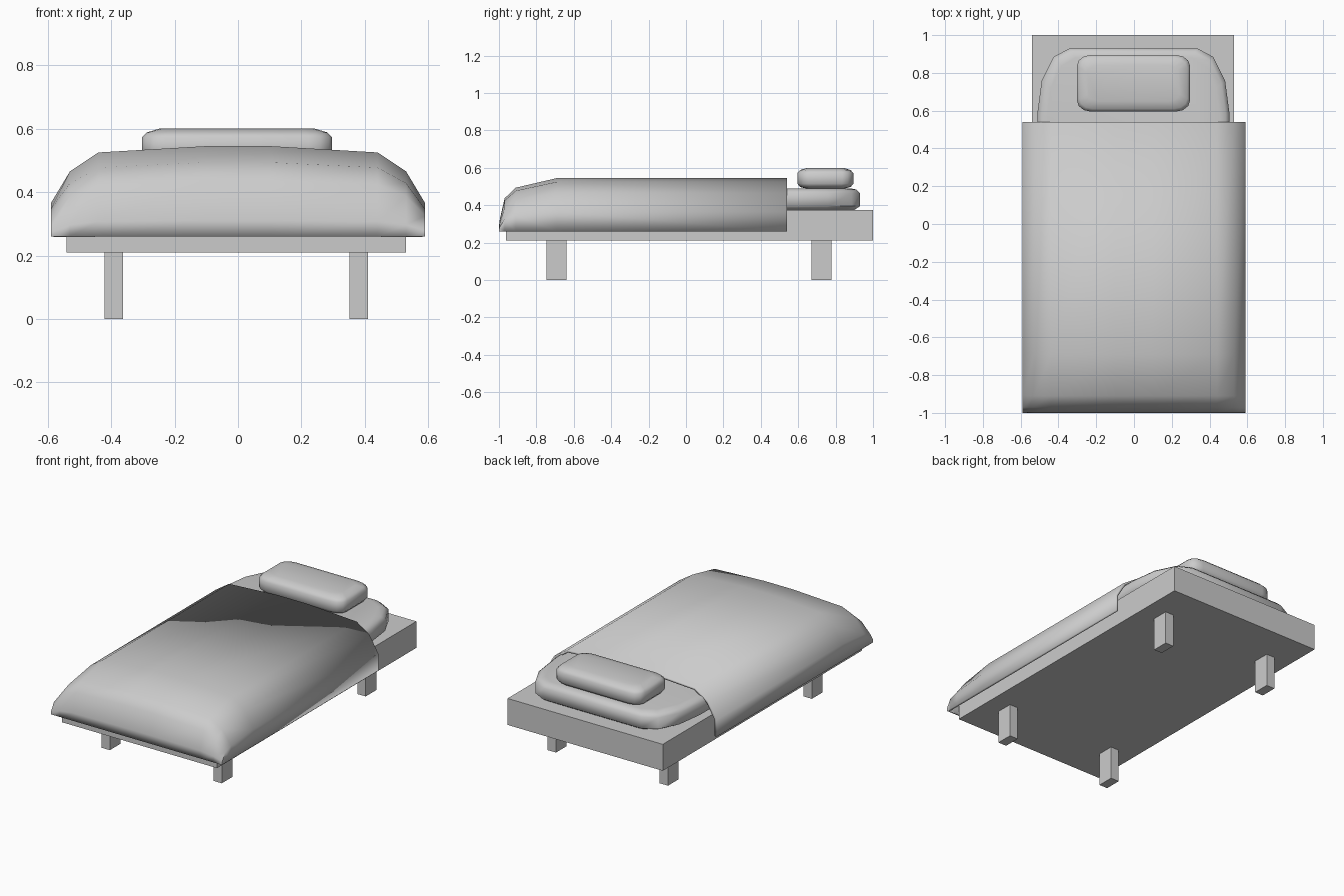
import bpy, bmesh, math

if "Cube" in bpy.data.objects:
    bpy.data.objects.remove(bpy.data.objects["Cube"])

def finish(name, bm, angle=None):
    bmesh.ops.remove_doubles(bm, verts=bm.verts, dist=1e-5)
    bmesh.ops.recalc_face_normals(bm, faces=bm.faces)
    me = bpy.data.meshes.new(name)
    bm.to_mesh(me)
    bm.free()
    ob = bpy.data.objects.new(name, me)
    bpy.context.collection.objects.link(ob)
    if angle:
        bpy.ops.object.select_all(action='DESELECT')
        bpy.context.view_layer.objects.active = ob
        ob.select_set(True)
        bpy.ops.object.shade_smooth_by_angle(angle=math.radians(angle))
    return ob

def box(name, x0, x1, y0, y1, z0, z1):
    bm = bmesh.new()
    bmesh.ops.create_cube(bm, size=1)
    for v in bm.verts:
        v.co = ((x0 + x1) / 2 + v.co.x * (x1 - x0),
                (y0 + y1) / 2 + v.co.y * (y1 - y0),
                (z0 + z1) / 2 + v.co.z * (z1 - z0))
    return finish(name, bm)

def skin(bm, rows, closed):
    n = len(rows[0])
    for a, b in zip(rows, rows[1:]):
        for i in range(n if closed else n - 1):
            k = (i + 1) % n
            bm.faces.new((a[i], a[k], b[k], b[i]))

def cushion(name, cx, cy, hx, hy, rx, ry, rings, seg=3):
    """Rounded-rectangle slab; rings are (inset, z)."""
    bm = bmesh.new()
    rows = []
    for inset, z in rings:
        row = []
        for q, (sx, sy) in enumerate(((1, 1), (-1, 1), (-1, -1), (1, -1))):
            for s in range(seg + 1):
                a = math.pi / 2 * (q + s / seg)
                x = sx * (hx - rx) + rx * math.cos(a)
                y = sy * (hy - ry) + ry * math.sin(a)
                row.append(bm.verts.new((cx + x * (1 - inset / hx),
                                         cy + y * (1 - inset / hy), z)))
        rows.append(row)
    skin(bm, rows, True)
    bm.faces.new(rows[0])
    bm.faces.new(rows[-1])
    return finish(name, bm, 60)

# bed base and legs
box("bed_base", -0.54, 0.53, -0.963, 1.0, 0.21, 0.375)
for side, x in (("left", -0.42), ("right", 0.352)):
    for end, y in (("front", -0.745), ("back", 0.672)):
        box(f"{end}_{side}_leg", x, x + 0.058, y, y + 0.105, 0, 0.21)

# mattress and pillow
cushion("mattress", -0.003, 0.03, 0.508, 0.90, 0.17, 0.34,
        [(0.03, 0.375), (0.0, 0.395), (0.0, 0.465), (0.02, 0.484), (0.05, 0.49)])
cushion("pillow", -0.003, 0.745, 0.3, 0.15, 0.075, 0.06,
        [(0.055, 0.488), (0.015, 0.497), (0.0, 0.515), (0.0, 0.572),
         (0.015, 0.588), (0.055, 0.6)])

# blanket: arched cross-section, lowered toward the foot
half = [(0.59, 0), (0.59, 0.105), (0.53, 0.205), (0.44, 0.265), (0.1, 0.285)]
section = [(-x, h) for x, h in half] + half[::-1]
stations = [(-1, 0), (-0.998, 0.18), (-0.97, 0.62), (-0.91, 0.82), (-0.69, 1), (0.54, 1)]
bm = bmesh.new()
rows = [[bm.verts.new((x, y, 0.26 + h * t)) for x, h in section] for y, t in stations]
skin(bm, rows, False)
bmesh.ops.remove_doubles(bm, verts=bm.verts, dist=1e-5)
bmesh.ops.dissolve_degenerate(bm, edges=bm.edges, dist=1e-5)
blanket = finish("blanket", bm, 65)
mod = blanket.modifiers.new("thickness", 'SOLIDIFY')
mod.thickness = 0.015
# make the cloth thickness grow inward
up = sum(p.normal.z * p.area for p in blanket.data.polygons)
mod.offset = -1 if up > 0 else 1
